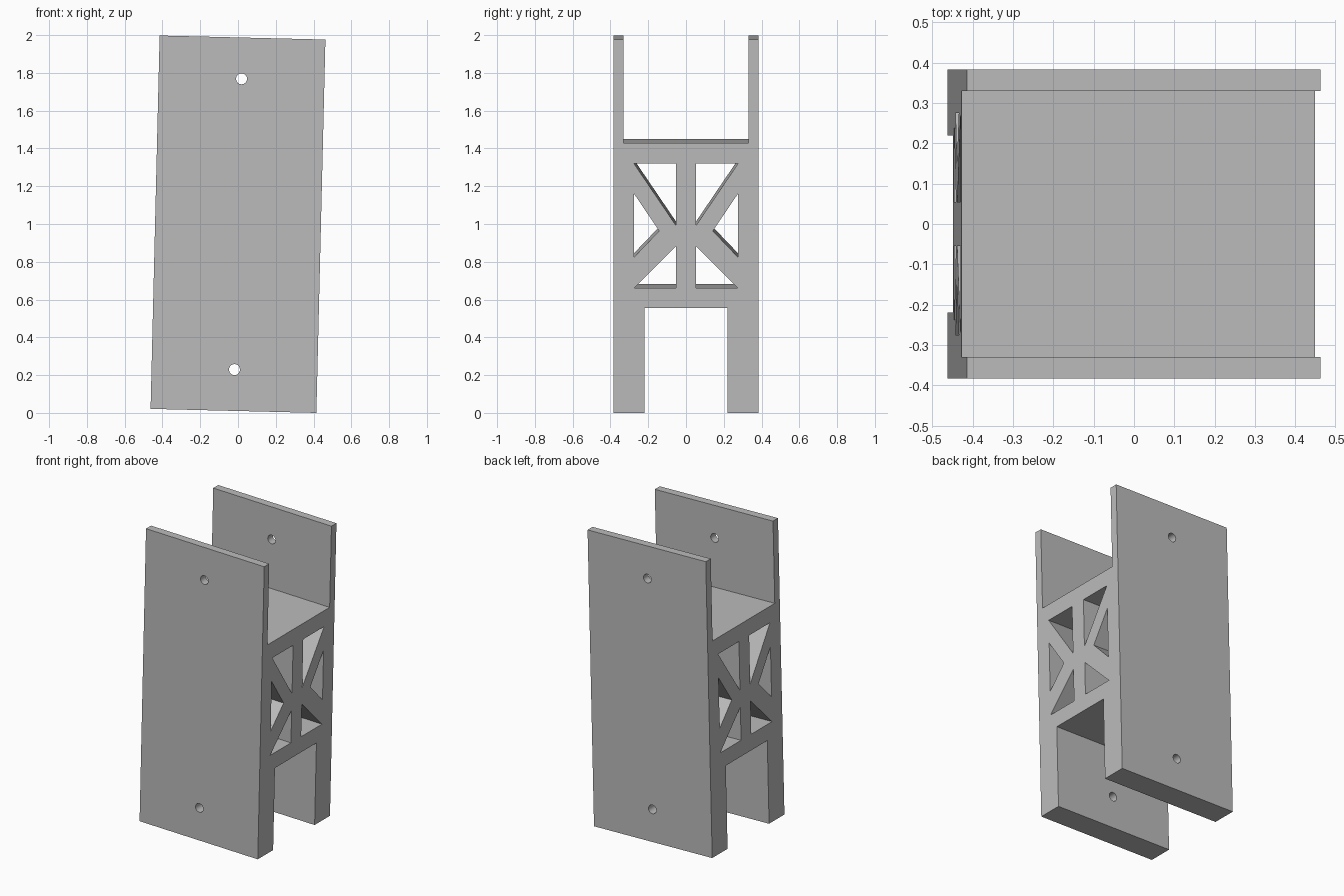
import bpy, bmesh, math
from mathutils import Matrix

cube = bpy.data.objects.get("Cube")
if cube:
    bpy.data.objects.remove(cube, do_unlink=True)

HALF_LENGTH = 0.439
HALF_HEIGHT = 0.9885
TILT = math.radians(1.39)

grey = bpy.data.materials.new("plain grey")
grey.use_nodes = True
grey.diffuse_color = (0.5, 0.5, 0.5, 1)
grey.node_tree.nodes["Principled BSDF"].inputs["Base Color"].default_value = (0.5, 0.5, 0.5, 1)


def link(name, bm):
    bmesh.ops.recalc_face_normals(bm, faces=bm.faces)
    mesh = bpy.data.meshes.new(name)
    bm.to_mesh(mesh)
    bm.free()
    mesh.materials.append(grey)
    obj = bpy.data.objects.new(name, mesh)
    bpy.context.collection.objects.link(obj)
    return obj


def prism(name, points, half):
    """Extrude a (y, z) outline along x."""
    bm = bmesh.new()
    face = bm.faces.new([bm.verts.new((-half, y, z)) for y, z in points])
    new = bmesh.ops.extrude_face_region(bm, geom=[face])["geom"]
    bmesh.ops.translate(bm, vec=(2 * half, 0, 0),
                        verts=[v for v in new if isinstance(v, bmesh.types.BMVert)])
    return link(name, bm)


def bore(name, z):
    """Round cutter along y through both plates."""
    bm = bmesh.new()
    bmesh.ops.create_cone(bm, cap_ends=True, segments=32, radius1=0.029, radius2=0.029, depth=1,
                          matrix=Matrix.Translation((0, 0, z)) @ Matrix.Rotation(math.pi / 2, 4, 'X'))
    return link(name, bm)


# H-shaped section: two side plates, thick lower legs, central web
side = [(0.383, -HALF_HEIGHT), (0.383, HALF_HEIGHT), (0.33, HALF_HEIGHT), (0.33, 0.44)]
leg = [(0.22, -0.434), (0.22, -HALF_HEIGHT)]
mirror = lambda pts: [(-y, z) for y, z in reversed(pts)]
frame = prism("truss_frame", side + mirror(side) + mirror(leg) + leg, HALF_LENGTH)

# Triangular truss openings, mirrored, and the bolt holes
windows = {
    "upper": [(0.054, 0.331), (0.275, 0.331), (0.054, 0.005)],
    "side": [(0.275, 0.172), (0.275, -0.164), (0.142, -0.025)],
    "lower": [(0.054, -0.106), (0.054, -0.328), (0.275, -0.328)],
}
cutters = [bore("upper_bolt_cutter", 0.77), bore("lower_bolt_cutter", -0.77)]
for name, tri in windows.items():
    cutters.append(prism(name + "_left_cutter", tri, 0.6))
    cutters.append(prism(name + "_right_cutter", mirror(tri), 0.6))

for cutter in cutters:
    cutter.hide_render = True
    mod = frame.modifiers.new(cutter.name, 'BOOLEAN')
    mod.operation = 'DIFFERENCE'
    mod.solver = 'EXACT'
    mod.object = cutter

# Bake the cuts and drop the cutters
bpy.context.view_layer.update()
result = bpy.data.meshes.new_from_object(frame.evaluated_get(bpy.context.evaluated_depsgraph_get()))
frame.modifiers.clear()
frame.data = result
for cutter in cutters:
    bpy.data.objects.remove(cutter, do_unlink=True)

# Lean the frame slightly and stand it on the floor
result.transform(Matrix.Rotation(TILT, 4, 'Y'))
result.transform(Matrix.Translation((0, 0, -min(v.co.z for v in result.vertices))))

bpy.context.view_layer.objects.active = frame
frame.select_set(True)
bpy.ops.object.shade_smooth_by_angle(angle=math.radians(30))
